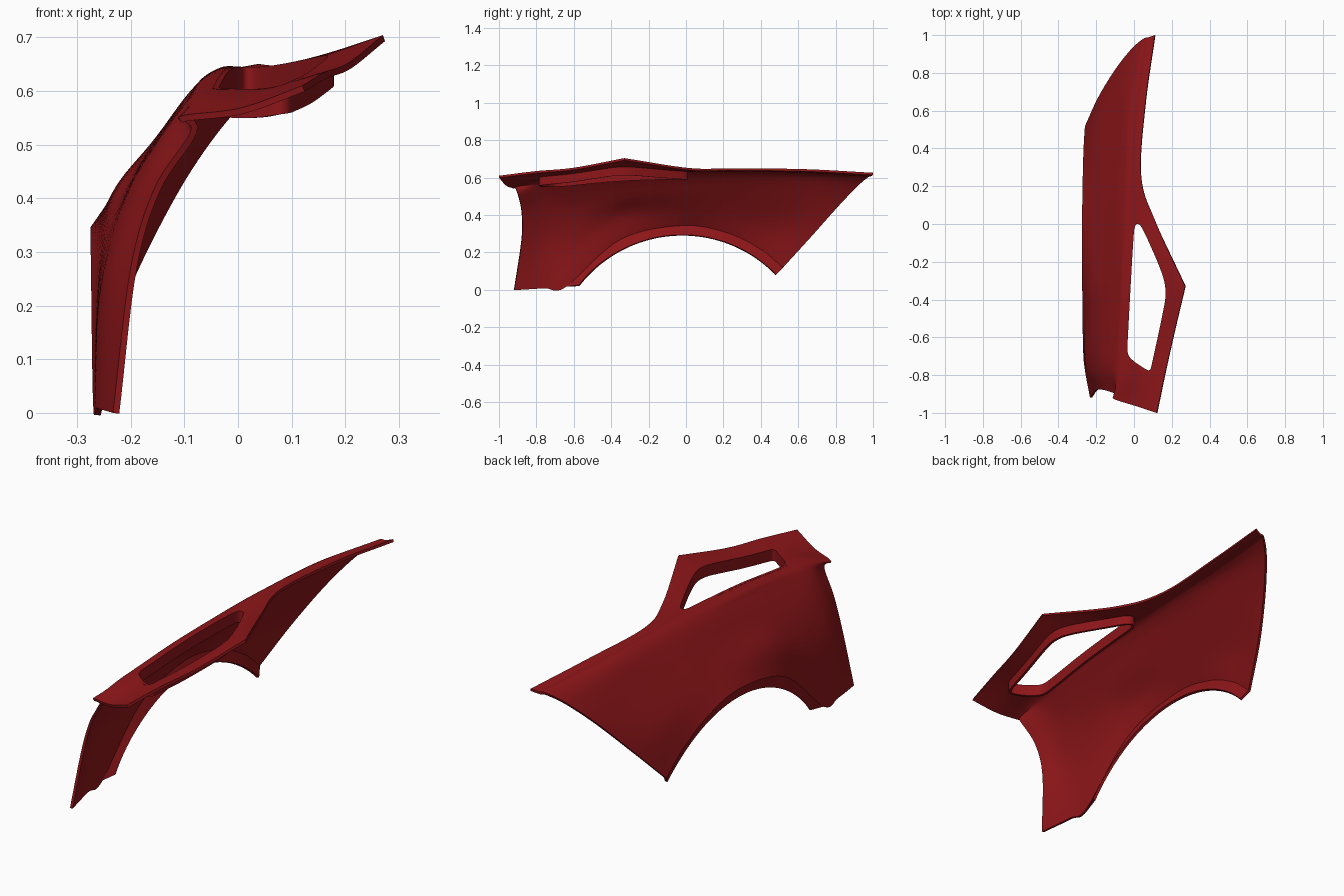
import bpy, bmesh, math
from mathutils import Vector as V
from mathutils.bvhtree import BVHTree

if "Cube" in bpy.data.objects:
    bpy.data.objects.remove(bpy.data.objects["Cube"])

red = bpy.data.materials.new("red_paint")
red.diffuse_color = (0.27, 0.008, 0.01, 1)
red.use_nodes = True
red.node_tree.nodes["Principled BSDF"].inputs["Base Color"].default_value = red.diffuse_color
THICK = 0.012
ARCH_Y, ARCH_Z = -0.02, -0.405      # wheel arch centre


def spline(pts, n):
    """Smooth curve through the points, n steps per span."""
    out = []
    for i in range(len(pts) - 1):
        b, c = pts[i], pts[i + 1]
        a = pts[i - 1] if i else b * 2 - c
        d = pts[i + 2] if i + 2 < len(pts) else c * 2 - b
        m1, m2 = (c - a) / 2, (d - b) / 2
        for k in range(n):
            t = k / n
            out.append(b * (2*t**3 - 3*t*t + 1) + m1 * (t**3 - 2*t*t + t)
                       + c * (3*t*t - 2*t**3) + m2 * (t**3 - t*t))
    return out + [pts[-1].copy()]


def arch(x, angle, r):
    a = math.radians(angle)
    return V((x, ARCH_Y + r * math.cos(a), ARCH_Z + r * math.sin(a)))


def make_object(name, verts, faces):
    me = bpy.data.meshes.new(name)
    me.from_pydata([tuple(v) for v in verts], [], faces)
    me.materials.append(red)
    ob = bpy.data.objects.new(name, me)
    bpy.context.collection.objects.link(ob)
    return ob


def apply_all(ob):
    bpy.ops.object.select_all(action='DESELECT')
    ob.select_set(True)
    bpy.context.view_layer.objects.active = ob
    for m in list(ob.modifiers):
        bpy.ops.object.modifier_apply(modifier=m.name)
    bpy.ops.object.shade_smooth_by_angle(angle=math.radians(30))


def solidify(ob):
    m = ob.modifiers.new("thickness", 'SOLIDIFY')
    m.thickness, m.offset = THICK, -1
    m.use_even_offset = True


# Guide lines running front to back, from wheel arch up to the inner top edge
arch_x = [-0.27, -0.274, -0.275, -0.272, -0.267, -0.26]
arch_angles = [145.8, 116.1, 90, 71.3, 55.9, 44.2]
lower = [(-.233, -.92, 0), (-.262, -.76, .009)]
side_low = [(-.2, -.88, .27), (-.245, -.76, .25), (-.256, -.6, .25), (-.235, -.35, .40),
            (-.22, -.01, .425), (-.215, .24, .405), (-.215, .48, .345), (-.19, .67, .285)]
side_high = [(-.155, -.88, .42), (-.19, -.765, .42), (-.198, -.6, .43), (-.165, -.35, .495),
             (-.15, 0, .517), (-.145, .25, .51), (-.125, .56, .49), (-.105, .81, .445)]
shoulder = [(-.088, -.905, .525), (-.115, -.775, .55), (-.105, -.6, .57), (-.092, -.35, .592),
            (-.085, 0, .604), (-.075, .26, .605), (-.05, .62, .6), (-.02, .92, .562)]
top_outer = [(-.11, -.925, .552), (-.065, -.8, .588), (-.055, -.6, .608), (-.045, -.35, .63),
             (-.035, 0, .642), (-.03, .26, .642), (-.005, .63, .635), (.045, .978, .614)]
inner_edge = [(.12, -1, .61), (.162, -.8, .635), (.207, -.6, .653), (.27, -.33, .704),
              (.11, .02, .651), (.036, .26, .65), (.06, .64, .645), (.11, 1, .626)]

NU, NV = 12, 8
bottom = [V(p) for p in lower] + [arch(x, a, .75) for x, a in zip(arch_x, arch_angles)]
guides = [bottom] + [[V(p) for p in g] for g in (side_low, side_high, shoulder, top_outer)]
edge = [V(p) for p in inner_edge]
mid = []
for a, b in zip(guides[-1], edge):
    m = (a + b) / 2
    m.z = a.z + 0.28 * (b.z - a.z)
    mid.append(m)
guides += [mid, edge]

# Inner edge: sharp outward corner at the peak, so spline it in two halves
lines = [spline(g, NU) for g in guides[:-1]]
lines.append(spline(edge[:4], NU)[:-1] + spline(edge[3:], NU))

# Body skin lofted across the guides
columns = [spline([l[i] for l in lines], NV) for i in range(len(lines[0]))]
nrow = len(columns[0])
verts = [p for c in columns for p in c]
faces = []
for i in range(len(columns) - 1):
    for j in range(nrow - 1):
        a = i * nrow + j
        faces.append((a, a + 1, a + nrow + 1, a + nrow))

# Chamfered wheel arch lip
start, base = 2 * NU, len(verts)
for i in range(start, len(columns)):
    p = columns[i][0]
    ang = math.degrees(math.atan2(p.z - ARCH_Z, p.y - ARCH_Y))
    verts.append(arch(p.x + .022, 44.1 + (ang - 44.2) * 98.2 / 101.6, .695))
    if i > start:
        k = base + i - start
        faces.append((k - 1, (i - 1) * nrow, i * nrow, k))

surface = BVHTree.FromPolygons([tuple(v) for v in verts], faces)
panel = make_object("fender_panel", verts, faces)
solidify(panel)

# Vent opening outline with rounded corners
hole = [V(p) for p in [(.025, .003), (.005, -.005), (-.003, -.06), (-.034, -.62), (-.036, -.69),
                       (-.005, -.725), (.055, -.765), (.085, -.78), (.095, -.74), (.16, -.44),
                       (.17, -.36), (.155, -.27), (.05, -.03)]]
for _ in range(3):
    hole = [q for a, b in zip(hole, hole[1:] + hole[:1])
            for q in (a * .75 + b * .25, a * .25 + b * .75)]
n = len(hole)

# Cutter for the opening
cut_v = [(p.x, p.y, z) for z in (.45, .9) for p in hole]
cut_f = [(i, (i + 1) % n, n + (i + 1) % n, n + i) for i in range(n)]
cutter = make_object("opening_cutter", cut_v, cut_f + [tuple(range(n))[::-1], tuple(range(n, 2 * n))])
cutter.hide_render = True
bm = bmesh.new()
bm.from_mesh(cutter.data)
bmesh.ops.recalc_face_normals(bm, faces=bm.faces)
bm.to_mesh(cutter.data)
bm.free()
b = panel.modifiers.new("opening", 'BOOLEAN')
b.operation, b.solver, b.object = 'DIFFERENCE', 'EXACT', cutter
apply_all(panel)
bpy.data.objects.remove(cutter)

# Downward flange around the opening
rim = []
for p in hole:
    hit = surface.ray_cast(V((p.x, p.y, 2)), V((0, 0, -1)))[0]
    rim.append(hit.z if hit else .64)
fl_v = [(p.x, p.y, z - .001) for p, z in zip(hole, rim)]
fl_v += [(p.x, p.y, z - .054) for p, z in zip(hole, rim)]
fl_f = [(i, (i + 1) % n, n + (i + 1) % n, n + i) for i in range(n)]
flange = make_object("opening_flange", fl_v, fl_f)
solidify(flange)
apply_all(flange)
